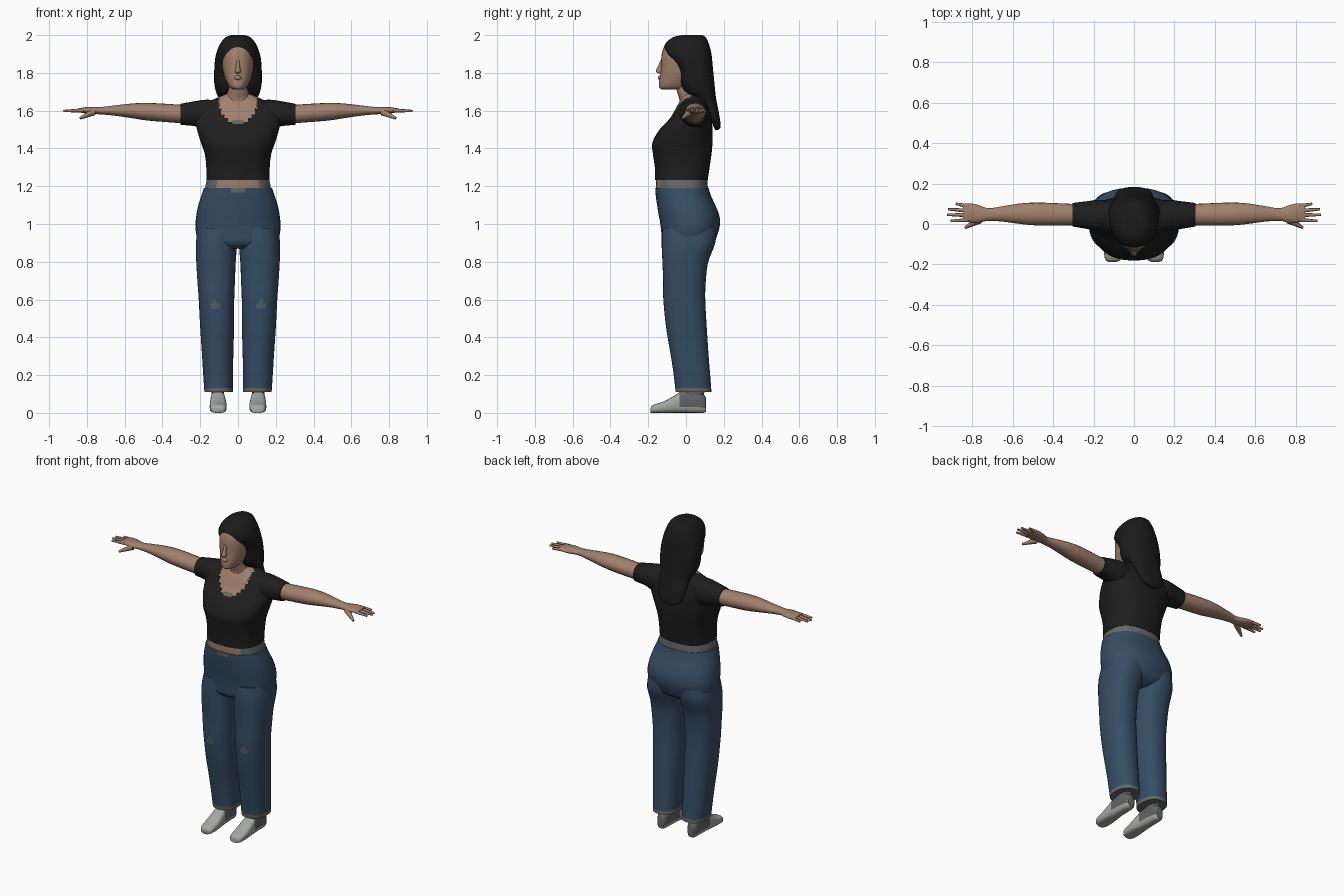
import bpy, bmesh, math
from mathutils import Vector


def material(name, rgb):
    m = bpy.data.materials.new(name)
    m.diffuse_color = (*rgb, 1)
    return m


SKIN = material("skin", (0.36, 0.215, 0.15))
BLACK = material("black cloth", (0.013, 0.013, 0.013))
HAIR = material("dark hair", (0.011, 0.011, 0.011))
DENIM = material("denim", (0.037, 0.075, 0.13))
GREY = material("grey trim", (0.13, 0.14, 0.14))
FADED = material("faded denim", (0.085, 0.115, 0.15))
SHOE = material("shoe grey", (0.38, 0.39, 0.36))
SHOE_DARK = material("shoe dark grey", (0.12, 0.125, 0.12))


def smooth_rings(rings, steps):
    """Catmull-Rom interpolation between rings of extents."""
    out = []
    for i in range(len(rings) - 1):
        a, b, c, d = (rings[max(0, min(len(rings) - 1, i + k))] for k in (-1, 0, 1, 2))
        for s in range(steps):
            t = s / steps
            out.append([0.5 * (2 * q + (r - p) * t + (2 * p - 5 * q + 4 * r - u) * t * t
                               + (3 * q - p - 3 * r + u) * t ** 3)
                        for p, q, r, u in zip(a, b, c, d)])
    return out + [list(rings[-1])]


def loft(name, axis, rings, mats, n=24, p=2.0, steps=3, rule=None, side=1):
    """Skin superellipse rings (t, lo, hi, lo, hi) along an axis; side=-1 mirrors in x."""
    bm = bmesh.new()
    order = {"z": (1, 2, 0), "x": (0, 1, 2), "y": (1, 0, 2)}[axis]
    rows = []
    for t, a0, a1, b0, b1 in smooth_rings(rings, steps):
        row = []
        for k in range(n):
            ang = 2 * math.pi * k / n
            c, s = math.cos(ang), math.sin(ang)
            u = (a0 + a1) / 2 + (a1 - a0) / 2 * math.copysign(abs(c) ** (2 / p), c)
            v = (b0 + b1) / 2 + (b1 - b0) / 2 * math.copysign(abs(s) ** (2 / p), s)
            q = (t, u, v)
            co = [q[j] for j in order]
            co[0] *= side
            row.append(bm.verts.new(co))
        rows.append(row)
    for r0, r1 in zip(rows, rows[1:]):
        for k in range(n):
            bm.faces.new((r0[k], r0[(k + 1) % n], r1[(k + 1) % n], r1[k]))
    bm.faces.new(rows[0])
    bm.faces.new(rows[-1])
    bmesh.ops.recalc_face_normals(bm, faces=bm.faces)
    if rule:
        for f in bm.faces:
            f.material_index = rule(f.calc_center_median())
    me = bpy.data.meshes.new(name)
    bm.to_mesh(me)
    bm.free()
    for m in mats:
        me.materials.append(m)
    ob = bpy.data.objects.new(name, me)
    bpy.context.collection.objects.link(ob)
    bpy.context.view_layer.objects.active = ob
    ob.select_set(True)
    bpy.ops.object.shade_smooth_by_angle(angle=math.radians(50))
    ob.select_set(False)
    return ob


def sym(t, r, y0, y1):
    return (t, -r, r, y0, y1)


def finger(name, a, b, r0, r1):
    """Tapered finger between two points."""
    a, b = Vector(a), Vector(b)
    bpy.ops.mesh.primitive_cone_add(vertices=8, radius1=r0, radius2=r1, depth=(b - a).length,
                                    location=(a + b) / 2)
    ob = bpy.context.object
    ob.rotation_euler = (b - a).to_track_quat("Z", "Y").to_euler()
    ob.name = name
    ob.data.materials.append(SKIN)
    bpy.ops.object.shade_smooth_by_angle(angle=math.radians(60))
    ob.select_set(False)


# Shirt with a scooped neckline
def neckline(c):
    d = (c.x / 0.102) ** 2 + ((c.z - 1.655) / 0.122) ** 2
    if c.y < 0.03 and d < 1:
        return 2 if c.z < 1.547 and abs(c.x) < 0.03 else 1
    return 0


loft("shirt", "z", [sym(1.232, .168, -.163, .115), sym(1.3, .168, -.165, .125),
                    sym(1.37, .176, -.175, .135), sym(1.43, .196, -.178, .14),
                    sym(1.5, .217, -.14, .14), sym(1.56, .225, -.085, .135),
                    sym(1.62, .205, -.05, .12), sym(1.655, .14, -.03, .11),
                    sym(1.69, .06, -.015, .09)],
     [BLACK, SKIN, GREY], n=72, p=2.4, steps=6, rule=neckline)

# Bare midriff with grey waistband at the sides and back
loft("midriff", "z", [sym(1.15, .178, -.155, .118), sym(1.19, .174, -.158, .116),
                      sym(1.24, .165, -.16, .112)], [GREY, SKIN], n=48, p=2.4,
     rule=lambda c: int(c.y < 0 and abs(c.x) < 0.115))

# Trousers: hips and legs
loft("hips", "z", [sym(.87, .15, -.09, .09), sym(.9, .205, -.125, .145), sym(.95, .222, -.13, .168),
                   sym(1.0, .225, -.136, .18), sym(1.05, .22, -.145, .175),
                   sym(1.1, .21, -.153, .155), sym(1.15, .194, -.16, .132),
                   sym(1.19, .181, -.163, .12)], [DENIM, GREY], n=40, p=2.3,
     rule=lambda c: int(c.z > 1.165 and abs(c.x) < 0.04 and c.y < 0))


def leg_rule(c):
    knee = math.hypot(abs(c.x) - 0.12, c.z - 0.572) < 0.022 and c.y < 0
    return 1 if knee else 2 if c.z < 0.135 else 0


for s, tag in ((1, "left"), (-1, "right")):
    loft(tag + "_trouser_leg", "z",
         [(.11, .026, .178, -.055, .135), (.2, .026, .184, -.065, .128), (.3, .025, .19, -.08, .12),
          (.45, .021, .2, -.105, .11), (.6, .02, .208, -.12, .102), (.7, .016, .215, -.121, .105),
          (.8, .012, .221, -.125, .118), (.9, .003, .223, -.129, .155),
          (.98, -.01, .21, -.125, .16)],
         [DENIM, FADED, GREY], n=40, p=2.3, steps=6, rule=leg_rule, side=s)
    # Shoe with a darker ankle
    loft(tag + "_shoe", "y",
         [(-.187, .085, .125, 0, .025), (-.175, .066, .143, 0, .042), (-.12, .06, .15, 0, .06),
          (-.06, .063, .148, 0, .092), (-.02, .068, .145, 0, .115), (.05, .072, .142, 0, .115),
          (.09, .076, .138, 0, .1), (.105, .085, .13, .005, .08)],
         [SHOE, SHOE_DARK], n=20, p=3,
         rule=lambda c: int(c.y > -0.03 and c.z > 0.025), side=s)
    loft(tag + "_ankle", "z", [(.06, .075, .138, -.015, .095), (.2, .07, .145, -.02, .1)],
         [SHOE_DARK], n=16, side=s)
    # Sleeve and arm
    loft(tag + "_sleeve", "x",
         [(.1, -.02, .11, 1.52, 1.655), (.17, -.035, .12, 1.50, 1.658),
          (.23, -.025, .113, 1.518, 1.65), (.305, -.012, .104, 1.525, 1.636)],
         [BLACK], n=24, p=2.2, side=s)
    loft(tag + "_arm", "x",
         [(.25, -.004, .097, 1.53, 1.628), (.36, -.008, .102, 1.538, 1.635),
          (.48, -.007, .106, 1.548, 1.641), (.56, .0, .102, 1.56, 1.638),
          (.65, .012, .088, 1.573, 1.628), (.72, .016, .078, 1.58, 1.62),
          (.77, .006, .094, 1.582, 1.62), (.81, .008, .102, 1.586, 1.618),
          (.845, .012, .098, 1.592, 1.612)], [SKIN], n=20, side=s)
    # Fingers and thumb
    for name, y0, x1, y1 in (("index", .02, .908, .015), ("middle", .044, .925, .046),
                             ("ring", .066, .92, .073), ("little", .088, .882, .1)):
        finger(f"{tag}_{name}_finger", (s * .82, y0, 1.602), (s * x1, y1, 1.598), .011, .006)
    finger(tag + "_thumb", (s * .765, .02, 1.593), (s * .835, -.018, 1.56), .019, .007)

# Neck and head
loft("neck", "z", [sym(1.6, .09, -.035, .09), sym(1.66, .068, -.035, .085),
                   sym(1.71, .056, -.05, .08), sym(1.8, .058, -.06, .08)], [SKIN])
loft("head", "z", [sym(1.712, .022, -.125, -.02), sym(1.722, .043, -.142, .02),
                   sym(1.75, .06, -.143, .06), sym(1.79, .075, -.136, .09),
                   sym(1.84, .084, -.132, .1), sym(1.89, .085, -.13, .1),
                   sym(1.93, .073, -.12, .09), sym(1.965, .04, -.095, .05)], [SKIN], n=28, p=2.2)
loft("nose", "z", [sym(1.796, .01, -.14, -.12), sym(1.806, .016, -.161, -.12),
                   sym(1.83, .011, -.152, -.12), sym(1.868, .007, -.134, -.12)], [SKIN], n=10)
loft("lips", "z", [sym(1.762, .008, -.142, -.12), sym(1.77, .02, -.149, -.12),
                   sym(1.782, .016, -.147, -.12), sym(1.787, .007, -.138, -.12)], [SKIN], n=10)

# Long hair falling down the back
loft("hair", "z", [sym(2.0, .035, -.02, .085), sym(1.988, .068, -.07, .105),
                   sym(1.95, .097, -.112, .122), sym(1.9, .116, -.112, .135),
                   sym(1.85, .124, -.07, .14), sym(1.8, .126, -.042, .145),
                   sym(1.75, .126, -.035, .15), sym(1.7, .117, -.01, .155),
                   sym(1.66, .1, .05, .16), sym(1.6, .094, .105, .172),
                   sym(1.54, .08, .135, .182), sym(1.51, .055, .148, .182),
                   sym(1.498, .025, .155, .17)], [HAIR], n=32, p=2.2)
